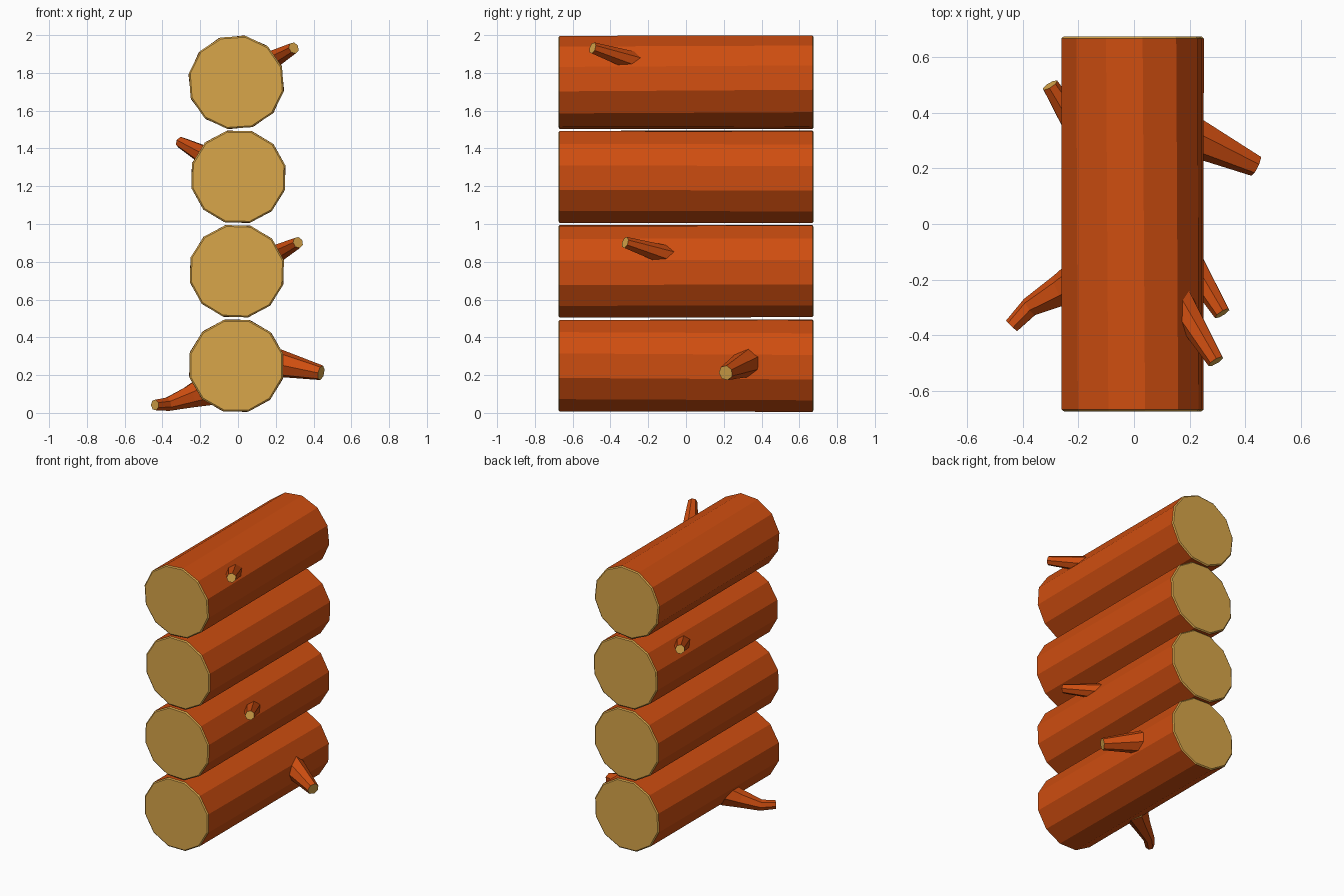
import bpy, bmesh, math
from mathutils import Vector

if "Cube" in bpy.data.objects:
    bpy.data.objects.remove(bpy.data.objects["Cube"])


def material(name, rgb):
    m = bpy.data.materials.new(name)
    m.diffuse_color = (*rgb, 1.0)
    m.use_nodes = True
    m.node_tree.nodes["Principled BSDF"].inputs["Base Color"].default_value = m.diffuse_color
    return m


BARK = material("orange_bark", (0.62, 0.075, 0.005))
WOOD = material("cut_wood", (0.69, 0.38, 0.068))


def loft(name, rings, cut_bands=()):
    """Skin a list of vertex rings; end caps and chosen bands get cut wood."""
    bm = bmesh.new()
    loops = [[bm.verts.new(p) for p in ring] for ring in rings]
    n = len(loops[0])
    for k in range(len(loops) - 1):
        for i in range(n):
            j = (i + 1) % n
            f = bm.faces.new((loops[k][i], loops[k][j], loops[k + 1][j], loops[k + 1][i]))
            f.material_index = 1 if k in cut_bands else 0
    for loop in (loops[0], loops[-1]):
        bm.faces.new(loop).material_index = 1
    bmesh.ops.recalc_face_normals(bm, faces=bm.faces)
    mesh = bpy.data.meshes.new(name)
    bm.to_mesh(mesh)
    bm.free()
    mesh.materials.append(BARK)
    mesh.materials.append(WOOD)
    obj = bpy.data.objects.new(name, mesh)
    bpy.context.collection.objects.link(obj)
    return obj


def log(name, x, z, phase, twist):
    """Twelve-sided log along y with a thin pale chamfer at each end."""
    rings = []
    for y, r in ((-0.675, 0.248), (-0.669, 0.256), (0.669, 0.256), (0.675, 0.248)):
        a0 = phase + (twist if y > 0 else 0)
        rings.append([(x + r * math.cos(math.radians(a0 + 30 * i)), y,
                       z + 0.98 * r * math.sin(math.radians(a0 + 30 * i)))
                      for i in range(12)])
    loft(name, rings, cut_bands=(0, 2))


def branch(name, points, radii, sides=7):
    """Tapered stub following a short path, with a cut tip."""
    pts = [Vector(p) for p in points]
    rings = []
    for k, (p, r) in enumerate(zip(pts, radii)):
        d = (pts[min(k + 1, len(pts) - 1)] - pts[max(k - 1, 0)]).normalized()
        u = d.cross(Vector((0, 0, 1))).normalized()
        v = u.cross(d)
        rings.append([p + r * (math.cos(2 * math.pi * i / sides) * u
                               + math.sin(2 * math.pi * i / sides) * v)
                      for i in range(sides)])
    loft(name, rings)


# Stack of four logs
log("log_bottom", -0.009, 0.25, 15, -2)
log("log_lower_middle", -0.006, 0.75, 13, 1)
log("log_upper_middle", 0.002, 1.25, 14, -1)
log("log_top", -0.009, 1.75, 19, 2)

# Small stubs on the upper logs
branch("branch_top_right", [(0.155, -0.265, 1.855), (0.295, -0.495, 1.932)], (0.056, 0.031))
branch("branch_upper_left", [(-0.16, 0.27, 1.355), (-0.303, 0.5, 1.432)], (0.056, 0.031))
branch("branch_lower_right", [(0.175, -0.09, 0.828), (0.318, -0.322, 0.902)], (0.056, 0.031))

# Larger branches on the bottom log
branch("branch_bottom_right", [(0.18, 0.333, 0.27), (0.44, 0.21, 0.212)], (0.08, 0.04))
branch("branch_bottom_left", [(-0.17, -0.19, 0.12), (-0.26, -0.238, 0.085),
                              (-0.375, -0.3, 0.046), (-0.44, -0.368, 0.042)],
       (0.085, 0.06, 0.037, 0.029))
